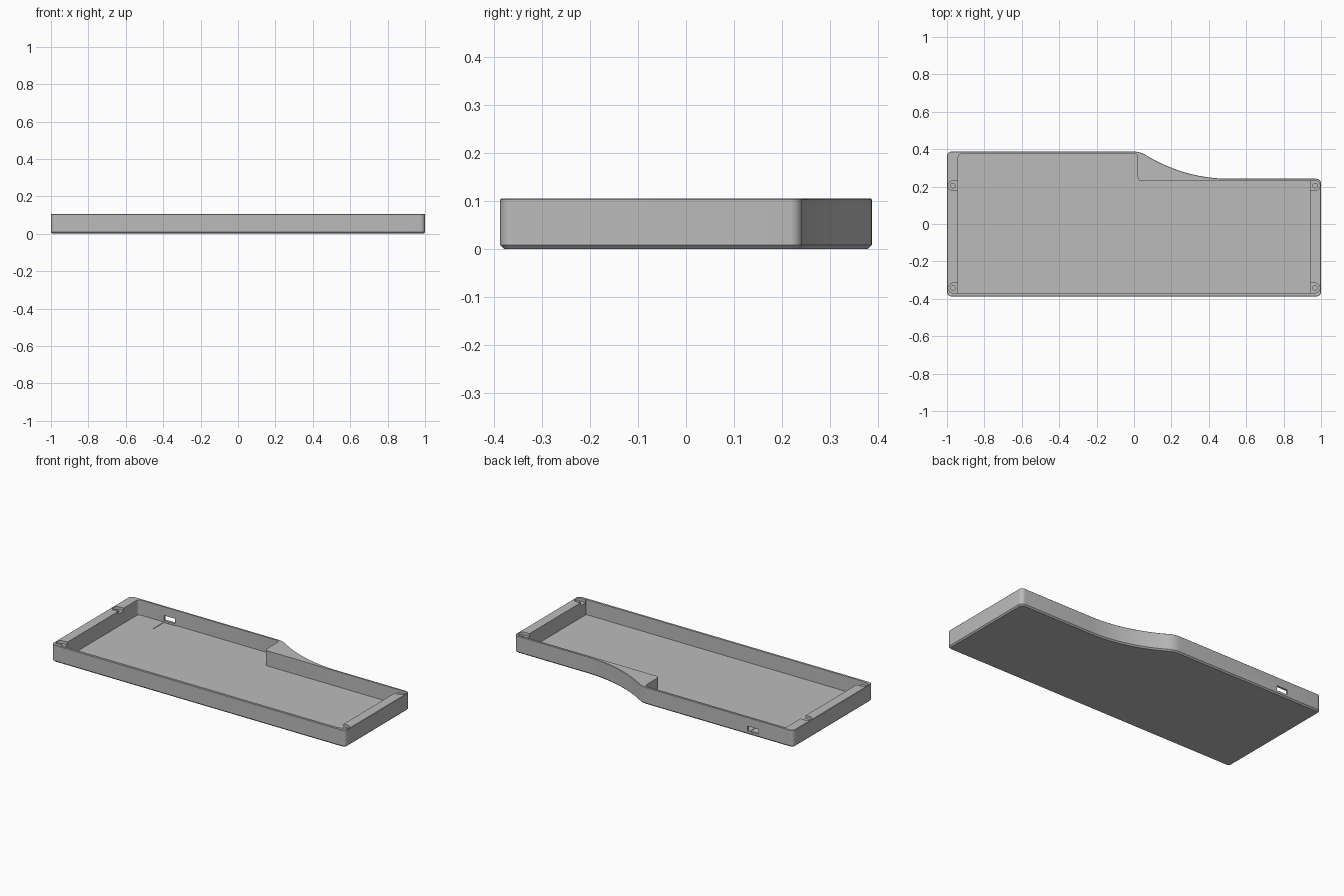
import bpy, bmesh, math
from mathutils import Vector

cube = bpy.data.objects.get("Cube")
if cube:
    bpy.data.objects.remove(cube, do_unlink=True)

grey = bpy.data.materials.new("case grey")
grey.use_nodes = True
grey.diffuse_color = (0.5, 0.5, 0.5, 1)
grey.node_tree.nodes["Principled BSDF"].inputs["Base Color"].default_value = (0.5, 0.5, 0.5, 1)

HEIGHT, FLOOR = 0.105, 0.012
FRONT, BACK, SHELF = -0.387, 0.387, 0.242


def arc(cx, cy, r, a0, a1, n):
    """Points along a circular arc, angles in degrees."""
    angles = [math.radians(a0 + (a1 - a0) * i / n) for i in range(n + 1)]
    return [Vector((cx + r * math.cos(a), cy + r * math.sin(a))) for a in angles]


def offset(points, d):
    """Move a counter-clockwise outline inward by d."""
    out = []
    for i, p in enumerate(points):
        a = (p - points[i - 1]).normalized()
        b = (points[(i + 1) % len(points)] - p).normalized()
        na, nb = Vector((-a.y, a.x)), Vector((-b.y, b.x))
        out.append(p + (na + nb) * d / (1 + na.dot(nb)))
    return out


def loft(name, rings):
    """Closed solid through a stack of (outline, z) rings."""
    bm = bmesh.new()
    loops = [[bm.verts.new((p[0], p[1], z)) for p in pts] for pts, z in rings]
    bm.faces.new(loops[0][::-1])
    bm.faces.new(loops[-1])
    for low, high in zip(loops, loops[1:]):
        for i in range(len(low)):
            j = (i + 1) % len(low)
            bm.faces.new((low[i], low[j], high[j], high[i]))
    bmesh.ops.recalc_face_normals(bm, faces=bm.faces)
    mesh = bpy.data.meshes.new(name)
    bm.to_mesh(mesh)
    bm.free()
    mesh.materials.append(grey)
    obj = bpy.data.objects.new(name, mesh)
    bpy.context.collection.objects.link(obj)
    return obj


def prism(name, points, z0, z1):
    return loft(name, [(points, z0), (points, z1)])


def rectangle(x0, x1, y0, y1):
    return [(x0, y0), (x1, y0), (x1, y1), (x0, y1)]


# Outer outline: rounded corners and a sweeping shoulder on the back edge
R = 0.025
big, small = 0.85, 0.12
big_x, big_y = 0.51, SHELF + big
small_y = BACK - small
reach = math.sqrt((big + small) ** 2 - (big_y - small_y) ** 2)
small_x = big_x - reach
tangent = math.degrees(math.atan2(big_y - small_y, reach))
outline = (arc(-1 + R, FRONT + R, R, 180, 270, 8)
           + arc(1 - R, FRONT + R, R, 270, 360, 8)
           + arc(1 - R, SHELF - R, R, 0, 90, 8)
           + arc(big_x, big_y, big, 270, 180 + tangent, 28)
           + arc(small_x, small_y, small, tangent, 90, 12)[1:]
           + arc(-1 + R, BACK - R, R, 90, 180, 8))

case = loft("case_tray", [(offset(outline, 0.008), 0), (outline, 0.008),
                          (outline, HEIGHT - 0.002), (offset(outline, 0.002), HEIGHT)])

# Cavity with a stepped back wall
r = 0.018
cavity = ([Vector((-0.94, -0.372)), Vector((0.94, -0.372)), Vector((0.94, 0.23))]
          + arc(0.02 + r, 0.23 + r, r, 270, 180, 6)
          + arc(0.02 - r, 0.374 - r, r, 0, 90, 6)
          + arc(-0.94 + r, 0.374 - r, r, 90, 180, 6))
cutters = [prism("cavity_cutter", cavity, FLOOR, 0.2)]

# Port opening in the back wall and shallow relief in the floor behind it
cutters.append(prism("port_cutter", rectangle(-0.765, -0.69, 0.36, 0.42), 0.022, 0.052))
cutters.append(prism("relief_cutter", rectangle(-0.765, -0.69, 0.265, 0.3735), FLOOR - 0.003, 0.03))

# Screw pockets open to the cavity, each with a blind hole
for side in (-1, 1):
    for y in (-0.342, 0.205):
        x = 0.968
        slot = arc(x, y, 0.026, -90, 90, 16) + [Vector((0.92, y + 0.026)), Vector((0.92, y - 0.026))]
        hole = arc(x, y, 0.012, 0, 345, 23)
        for label, pts, depth in (("pocket", slot, 0.018), ("screw_hole", hole, 0.075)):
            pts = [(p.x * side, p.y) for p in pts]
            cutters.append(prism(label + "_cutter", pts, HEIGHT - depth, 0.2))

# Cut everything out of the case
bpy.context.view_layer.objects.active = case
for cutter in cutters:
    cutter.hide_render = True
    mod = case.modifiers.new("cut", 'BOOLEAN')
    mod.operation = 'DIFFERENCE'
    mod.solver = 'EXACT'
    mod.object = cutter
    bpy.ops.object.modifier_apply(modifier=mod.name)
    bpy.data.objects.remove(cutter, do_unlink=True)

# Smooth the curved walls, keep the edges sharp
bpy.ops.object.select_all(action='DESELECT')
case.select_set(True)
bpy.ops.object.shade_smooth_by_angle(angle=math.radians(30))
